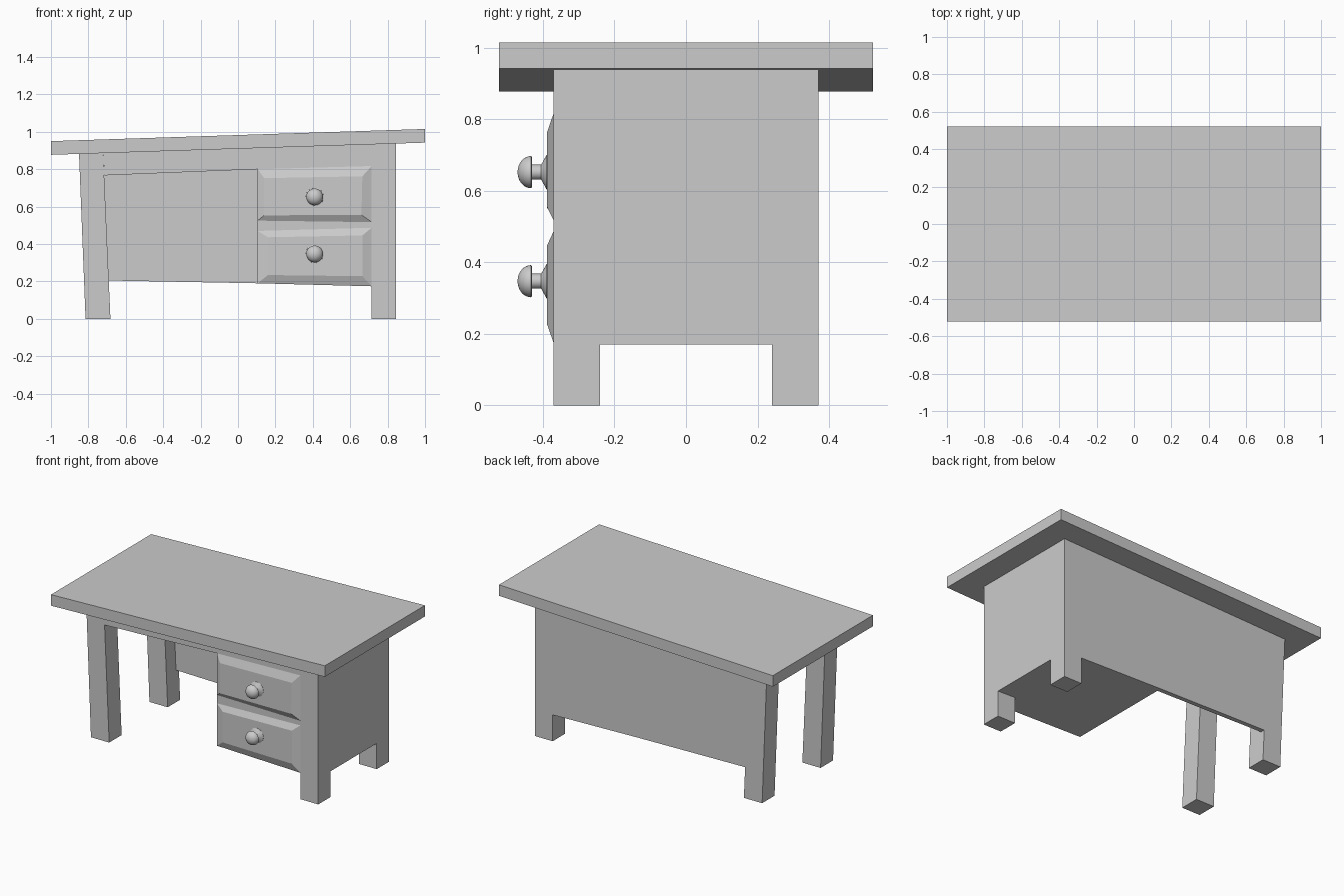
import bpy, bmesh, math
from mathutils import Matrix, Vector

if "Cube" in bpy.data.objects:
    bpy.data.objects.remove(bpy.data.objects["Cube"])


def underside(x):
    """Height of the sloping underside of the top."""
    return 0.91 + 0.0325 * x


def make_object(name, bm):
    bmesh.ops.recalc_face_normals(bm, faces=bm.faces)
    mesh = bpy.data.meshes.new(name)
    bm.to_mesh(mesh)
    bm.free()
    obj = bpy.data.objects.new(name, mesh)
    bpy.context.collection.objects.link(obj)
    return obj


def loft(name, back, front, y0, y1):
    """Solid between two front-view outlines (x, z) at depths y0 and y1."""
    bm = bmesh.new()
    a = [bm.verts.new((x, y0, z)) for x, z in back]
    b = [bm.verts.new((x, y1, z)) for x, z in front]
    bm.faces.new(a)
    bm.faces.new(b[::-1])
    n = len(a)
    for i in range(n):
        j = (i + 1) % n
        bm.faces.new((a[i], b[i], b[j], a[j]))
    return make_object(name, bm)


def prism(name, outline, y0, y1):
    return loft(name, outline, outline, y0, y1)


# Sloping desk top
prism("desk_top", [(-1, 0.877), (1, 0.942), (1, 1.015), (-1, 0.95)], -0.5225, 0.5225)

# Leaning left legs and short right feet, front and back
left_leg = [(-0.815, 0), (-0.682, 0), (-0.721, underside(-0.721)), (-0.85, underside(-0.85))]
right_foot = [(0.715, 0), (0.845, 0), (0.845, 0.17), (0.715, 0.174)]
for side, y0, y1 in (("front", -0.37, -0.24), ("back", 0.24, 0.37)):
    prism(side + "_left_leg", left_leg, y0, y1)
    prism(side + "_right_foot", right_foot, y0, y1)

# Drawer cabinet
prism("cabinet", [(0.105, 0.19), (0.715, 0.174), (0.845, 0.17),
                  (0.845, underside(0.845)), (0.105, underside(0.105))], -0.37, 0.37)

# Back panel, front rail and left rail
prism("back_panel", [(-0.692, 0.205), (0.105, 0.19), (0.105, underside(0.105)),
                     (-0.721, underside(-0.721))], 0.34, 0.37)
prism("front_rail", [(-0.715, 0.767), (0.105, 0.80), (0.105, underside(0.105)),
                     (-0.721, underside(-0.721))], -0.37, -0.34)
prism("left_rail", [(-0.845, 0.775), (-0.815, 0.775), (-0.82, underside(-0.82)),
                    (-0.85, underside(-0.85))], -0.24, 0.24)

# Bevelled drawer fronts
drawers = {
    "upper": ([(0.105, 0.525), (0.715, 0.517), (0.715, 0.817), (0.105, 0.80)],
              [(0.14, 0.553), (0.66, 0.556), (0.665, 0.762), (0.14, 0.752)], 0.652),
    "lower": ([(0.105, 0.19), (0.715, 0.174), (0.715, 0.487), (0.105, 0.47)],
              [(0.16, 0.234), (0.665, 0.228), (0.665, 0.446), (0.16, 0.436)], 0.347),
}
# Knob profile: radius, y
knob = [(0.049, -0.385), (0.048, -0.39), (0.026, -0.402), (0.021, -0.405),
        (0.021, -0.43), (0.041, -0.43)]
knob += [(0.045 * math.cos(t * math.pi / 16), -0.433 - 0.038 * math.sin(t * math.pi / 16))
         for t in range(8)] + [(0, -0.471)]

for name, (outer, inner, z) in drawers.items():
    loft(name + "_drawer", outer, inner, -0.37, -0.389)
    # Turned knob
    bm = bmesh.new()
    verts = [bm.verts.new((r, y, 0)) for r, y in knob]
    edges = [bm.edges.new(p) for p in zip(verts, verts[1:])]
    bmesh.ops.spin(bm, geom=verts + edges, cent=(0, 0, 0), axis=(0, 1, 0),
                   angle=2 * math.pi, steps=32)
    bmesh.ops.remove_doubles(bm, verts=bm.verts, dist=0.0001)
    bmesh.ops.transform(bm, matrix=Matrix.Translation(Vector((0.41, 0, z))), verts=bm.verts)
    obj = make_object(name + "_knob", bm)
    bpy.ops.object.select_all(action='DESELECT')
    obj.select_set(True)
    bpy.context.view_layer.objects.active = obj
    bpy.ops.object.shade_smooth_by_angle(angle=math.radians(40))
